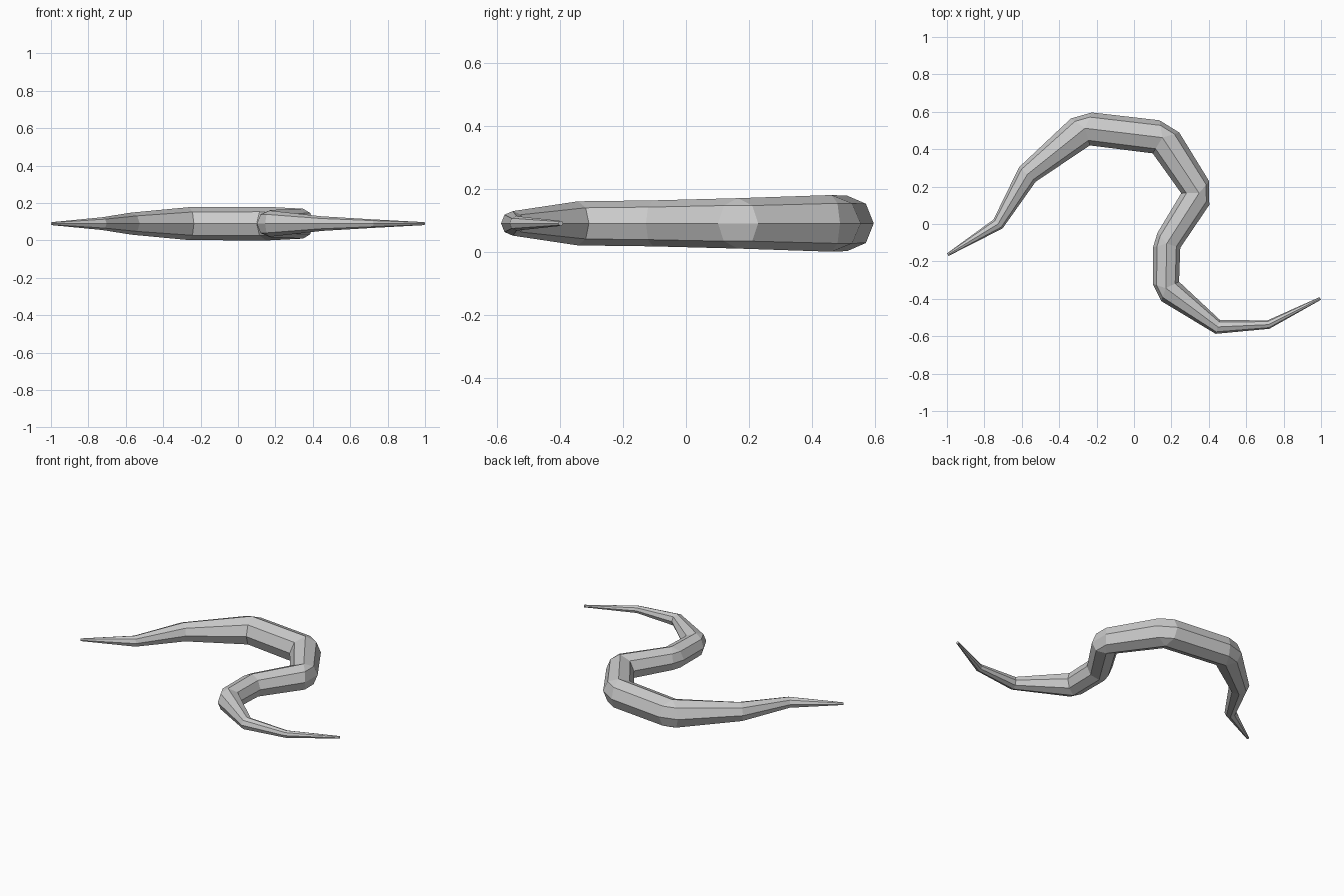
import bpy
import bmesh
import math
from mathutils import Vector

if "Cube" in bpy.data.objects:
    bpy.data.objects.remove(bpy.data.objects["Cube"], do_unlink=True)

SIDES = 8
MID = 0.09       # height of the body's centre line
THICK = 0.065    # bends thicker than this get a bevelled outer side

# Centre line of the body: x, y, radius
PATH = [
    (-0.996, -0.164, 0.008), (-0.727, 0.0, 0.034), (-0.57, 0.265, 0.059),
    (-0.262, 0.512, 0.088), (0.152, 0.462, 0.09), (0.348, 0.165, 0.08),
    (0.175, -0.105, 0.073), (0.17, -0.343, 0.07), (0.448, -0.55, 0.039),
    (0.718, -0.538, 0.023), (0.996, -0.398, 0.008),
]


def left_of(d):
    return Vector((-d.y, d.x))


def ring(bm, centre, radius, place):
    """One upright cross-section; place() maps a sideways offset to x, y."""
    verts = []
    for i in range(SIDES):
        a = math.tau * i / SIDES
        xy = centre + place(radius * math.cos(a))
        verts.append(bm.verts.new((xy.x, xy.y, MID + radius * math.sin(a))))
    return verts


def body_rings(bm):
    pts = [Vector(p[:2]) for p in PATH]
    dirs = [(b - a).normalized() for a, b in zip(pts, pts[1:])]
    rings = []
    for i, c in enumerate(pts):
        r = PATH[i][2]
        d_in, d_out = dirs[max(i - 1, 0)], dirs[min(i, len(dirs) - 1)]
        half = left_of(d_in + d_out).normalized()
        mitre = half / half.dot(left_of(d_in))
        if r < THICK:
            rings.append(ring(bm, c, r, lambda u: half * u))
            continue
        # Inner side shares one mitred corner, outer side splits in two
        outer = -1 if d_in.cross(d_out) > 0 else 1
        for d, slide in ((d_in, -0.3), (d_out, 0.3)):
            def place(u):
                if u * outer <= 1e-6:
                    return mitre * u
                return left_of(d) * u + d * abs(u) * slide
            rings.append(ring(bm, c, r, place))
    return rings


# Plain grey skin
grey = bpy.data.materials.new("grey")
grey.use_nodes = True
colour = (0.6, 0.6, 0.6, 1)
grey.diffuse_color = colour
grey.node_tree.nodes["Principled BSDF"].inputs["Base Color"].default_value = colour

# Winding body, tapered to both ends
bm = bmesh.new()
rings = body_rings(bm)
for a, b in zip(rings, rings[1:]):
    for i in range(SIDES):
        j = (i + 1) % SIDES
        bm.faces.new((a[i], a[j], b[j], b[i]))
bm.faces.new(rings[0])
bm.faces.new(rings[-1])
bmesh.ops.remove_doubles(bm, verts=bm.verts[:], dist=0.0005)
bmesh.ops.recalc_face_normals(bm, faces=bm.faces[:])
mesh = bpy.data.meshes.new("winding_body")
bm.to_mesh(mesh)
bm.free()
mesh.materials.append(grey)
body = bpy.data.objects.new("winding_body", mesh)
bpy.context.collection.objects.link(body)
